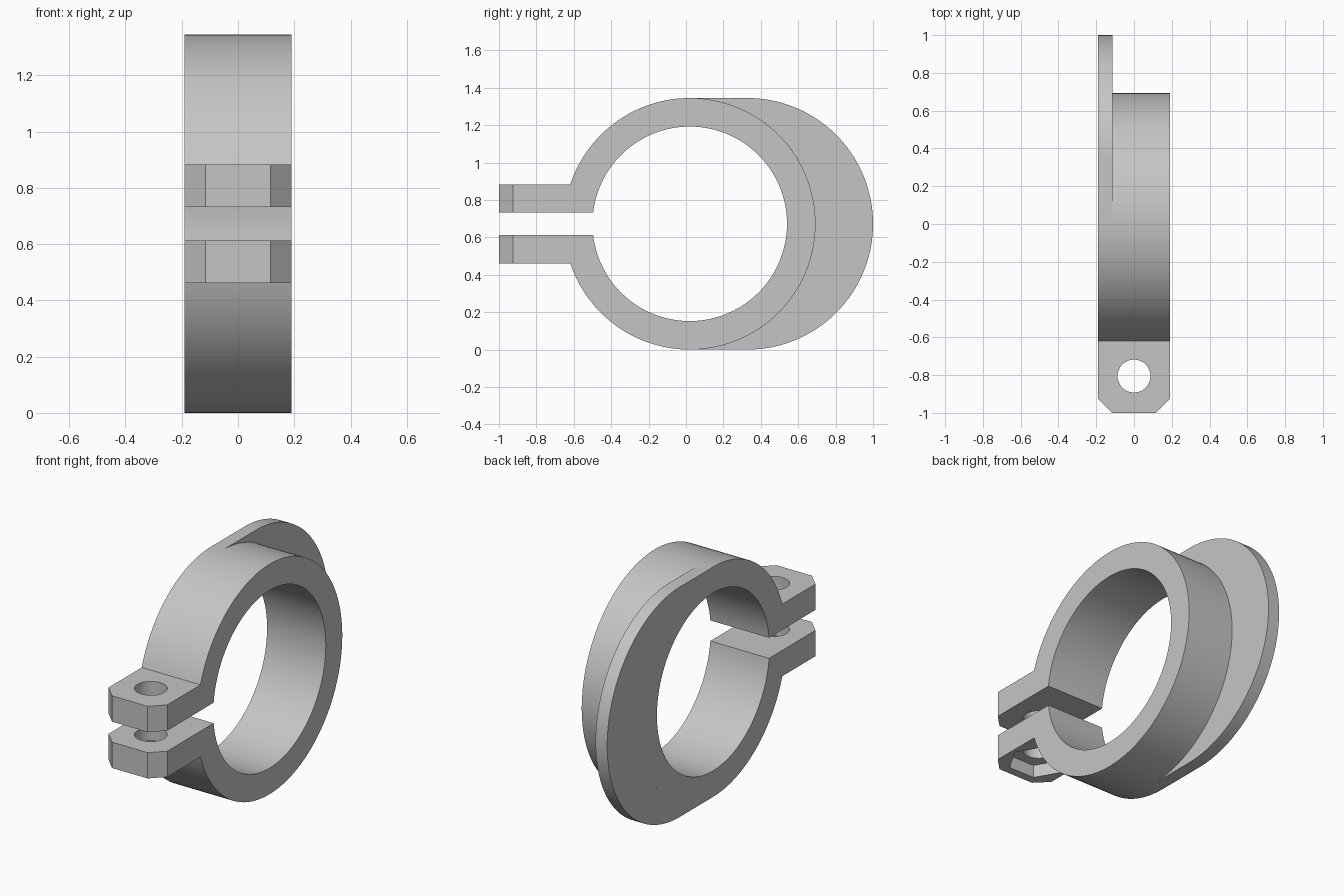
import bpy, bmesh
from math import sin, cos, asin, pi, radians
from mathutils import Matrix

if "Cube" in bpy.data.objects:
    bpy.data.objects.remove(bpy.data.objects["Cube"])

# Main dimensions
HALF_W = 0.19                  # half width of the clamp
FLANGE_X = -0.115              # inner face of the flange
CY, CZ = 0.02, 0.6725          # bore centre
R_OUT, R_IN = 0.6725, 0.52
SHIFT = 0.3075                 # flange arc offset to the back
GAP, LUG = 0.06, 0.211         # lug inner and outer height from the middle
TIP, CHAMFER = -1.0, 0.075
BOLT_Y, BOLT_R, NUT_R, NUT_DEPTH = -0.805, 0.087, 0.168, 0.075

grey = bpy.data.materials.new("light_grey")
grey.use_nodes = True
grey.diffuse_color = (0.56, 0.56, 0.56, 1)
grey.node_tree.nodes["Principled BSDF"].inputs["Base Color"].default_value = grey.diffuse_color


def arc(cy, r, a0, a1, n):
    """Points (y, z) on an arc around the bore height."""
    return [(cy + r * cos(a0 + (a1 - a0) * i / n),
             CZ + r * sin(a0 + (a1 - a0) * i / n)) for i in range(n + 1)]


def make_object(name, bm):
    bmesh.ops.recalc_face_normals(bm, faces=bm.faces)
    mesh = bpy.data.meshes.new(name)
    bm.to_mesh(mesh)
    bm.free()
    mesh.materials.append(grey)
    obj = bpy.data.objects.new(name, mesh)
    bpy.context.collection.objects.link(obj)
    return obj


def extrude_profile(outline, x0, x1):
    bm = bmesh.new()
    face = bm.faces.new([bm.verts.new((x0, y, z)) for y, z in outline])
    new = bmesh.ops.extrude_face_region(bm, geom=[face])["geom"]
    bmesh.ops.translate(bm, vec=(x1 - x0, 0, 0),
                        verts=[v for v in new if isinstance(v, bmesh.types.BMVert)])
    return bm


def prism(name, sides, radius, z0, z1):
    bm = bmesh.new()
    bmesh.ops.create_cone(bm, cap_ends=True, segments=sides, radius1=radius, radius2=radius,
                          depth=z1 - z0, matrix=Matrix.Translation((0, BOLT_Y, (z0 + z1) / 2)))
    if sides == 6:             # nut corners point sideways
        if max(v.co.x for v in bm.verts) < radius * 0.95:
            bmesh.ops.rotate(bm, cent=(0, BOLT_Y, 0), verts=bm.verts,
                             matrix=Matrix.Rotation(pi / 6, 3, 'Z'))
    return make_object(name, bm)


def activate(obj):
    bpy.ops.object.select_all(action='DESELECT')
    obj.select_set(True)
    bpy.context.view_layer.objects.active = obj


def cut(obj, cutter):
    mod = obj.modifiers.new("cut", 'BOOLEAN')
    mod.operation, mod.solver, mod.object = 'DIFFERENCE', 'EXACT', cutter
    activate(obj)
    bpy.ops.object.modifier_apply(modifier=mod.name)
    bpy.data.objects.remove(cutter)


# Split ring with two lugs, as one profile
a_out, a_in = asin(LUG / R_OUT), asin(GAP / R_IN)
outline = [(TIP, CZ - GAP), (TIP, CZ - LUG)]
outline += arc(CY, R_OUT, -pi + a_out, pi - a_out, 120)
outline += [(TIP, CZ + LUG), (TIP, CZ + GAP)]
outline += arc(CY, R_IN, pi - a_in, -pi + a_in, 120)
bm = extrude_profile(outline, -HALF_W, HALF_W)

# Chamfered lug corners
corners = [e for e in bm.edges
           if all(abs(v.co.y - TIP) < 1e-4 for v in e.verts)
           and abs(e.verts[0].co.x - e.verts[1].co.x) < 1e-4]
bmesh.ops.bevel(bm, geom=corners, offset=CHAMFER, segments=1, affect='EDGES')
clamp = make_object("clamp_ring", bm)

# Bolt hole through both lugs, nut pocket under the lower one
cut(clamp, prism("bolt_cutter", 48, BOLT_R, 0.2, 1.2))
cut(clamp, prism("nut_cutter", 6, NUT_R, 0.2, CZ - LUG + NUT_DEPTH))

# Crescent flange on one side of the ring
crescent = arc(CY + SHIFT, R_OUT, -pi / 2, pi / 2, 80)
crescent += arc(CY, R_OUT, pi / 2, -pi / 2, 80)
flange = make_object("side_flange", extrude_profile(crescent, -HALF_W, FLANGE_X))

for obj in (clamp, flange):
    activate(obj)
    bpy.ops.object.shade_smooth_by_angle(angle=radians(25))
